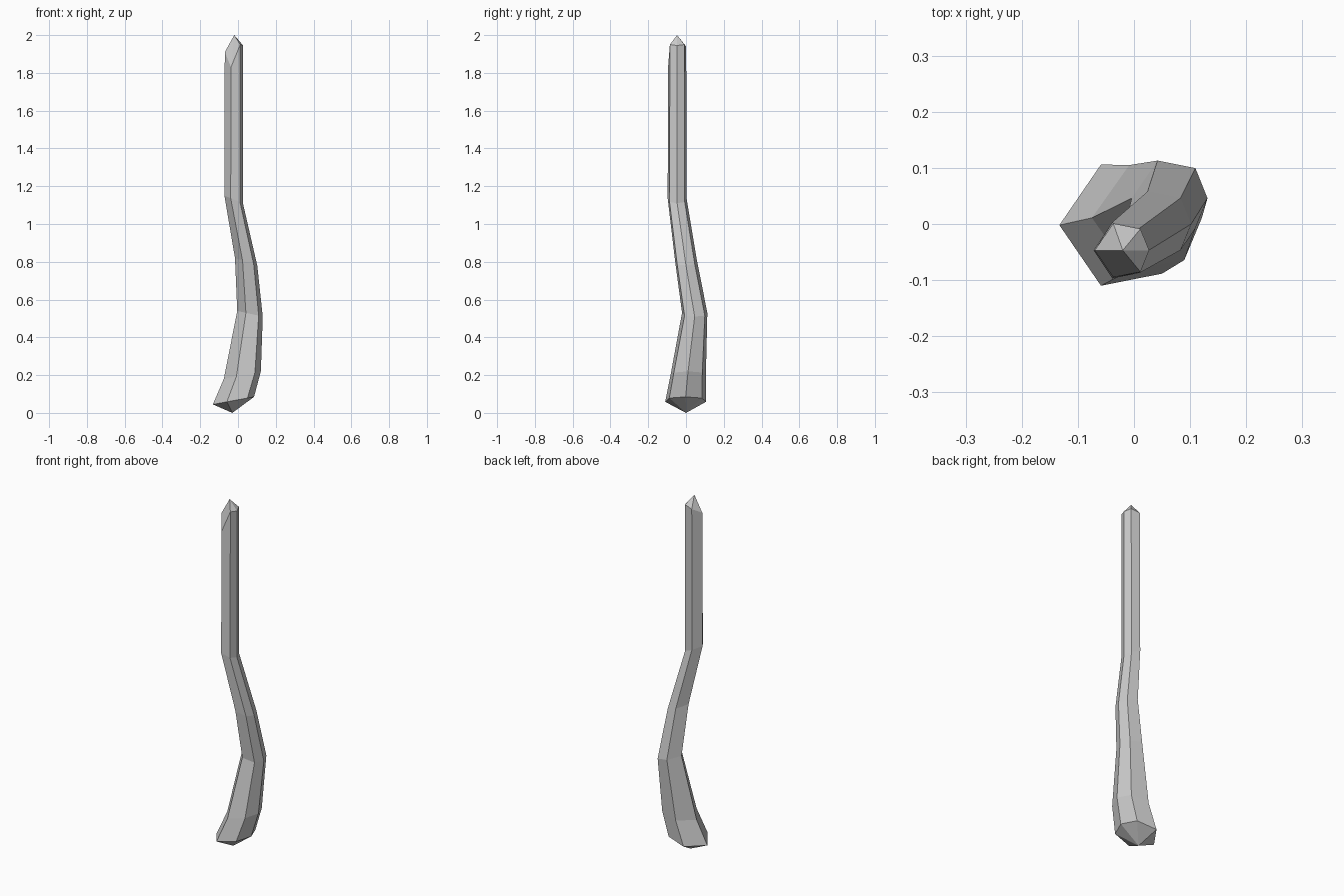
import bpy, bmesh

if "Cube" in bpy.data.objects:
    bpy.data.objects.remove(bpy.data.objects["Cube"])

# Hexagonal rings: left x, right x, left z, right z, centre y, half depth
RINGS = [
    (-0.133, 0.085, 0.045, 0.085, -0.002, 0.108),
    (-0.075, 0.121, 0.180, 0.220, 0.011, 0.094),
    (-0.004, 0.131, 0.540, 0.510, 0.046, 0.067),
    (-0.016, 0.102, 0.820, 0.780, 0.000, 0.058),
    (-0.072, 0.026, 1.150, 1.110, -0.047, 0.050),
    (-0.070, 0.027, 1.910, 1.945, -0.047, 0.048),
]
# Hexagon corners: fraction across the width, fraction of half depth
HEX = [(0, 0), (0.34, -1), (0.84, -0.8), (1, 0), (0.84, 0.8), (0.34, 1)]
TIP_Z = [1.91, 1.83, 1.95, 1.945, 1.95, 1.94]

bm = bmesh.new()

# Bent tapering shaft
rings = []
for xl, xr, zl, zr, yc, ry in RINGS:
    rings.append([bm.verts.new((xl + (xr - xl) * u, yc + ry * v, zl + (zr - zl) * u))
                  for u, v in HEX])
for v, z in zip(rings[-1], TIP_Z):
    v.co.z = z
for low, high in zip(rings, rings[1:]):
    for i in range(6):
        j = (i + 1) % 6
        bm.faces.new((low[i], low[j], high[j], high[i]))

# Pointed ends
for ring, tip in ((rings[0], (-0.03, 0, 0)), (rings[-1], (-0.02, -0.047, 2))):
    apex = bm.verts.new(tip)
    for i in range(6):
        bm.faces.new((ring[i], ring[(i + 1) % 6], apex))

bmesh.ops.recalc_face_normals(bm, faces=bm.faces)
mesh = bpy.data.meshes.new("bent_stick")
bm.to_mesh(mesh)
bm.free()
bpy.context.collection.objects.link(bpy.data.objects.new("bent_stick", mesh))
